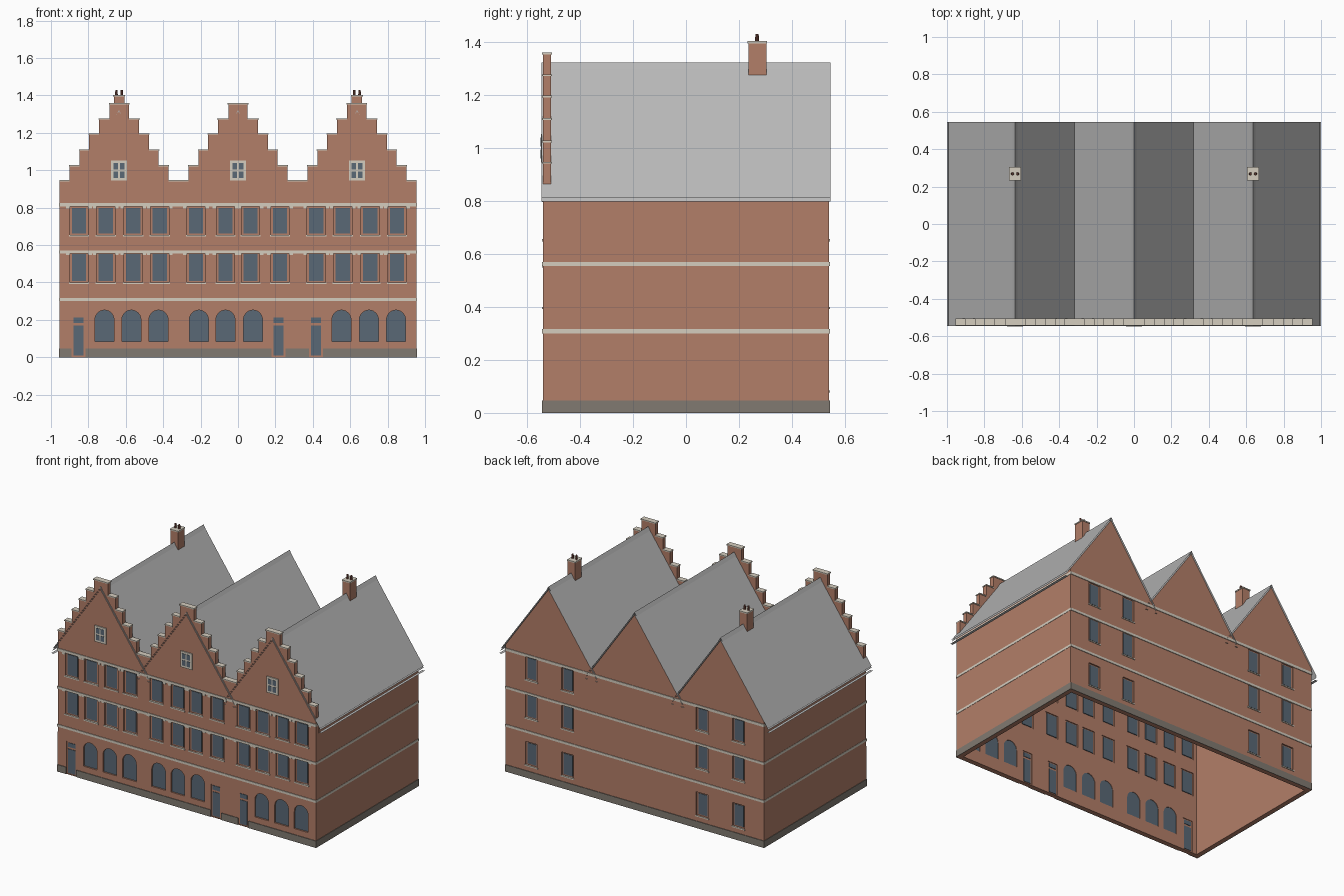
import bpy, bmesh, math
from mathutils import Matrix

if "Cube" in bpy.data.objects:
    bpy.data.objects.remove(bpy.data.objects["Cube"])


def material(name, r, g, b):
    m = bpy.data.materials.new(name)
    m.use_nodes = True
    m.diffuse_color = (r, g, b, 1)
    m.node_tree.nodes["Principled BSDF"].inputs["Base Color"].default_value = (r, g, b, 1)
    return m


BRICK = material("brick", .45, .21, .14)
STONE = material("cream_stone", .66, .61, .52)
PLINTH = material("grey_plinth", .22, .195, .165)
GLASS = material("blue_grey_glass", .1, .14, .18)
SLATE = material("roof_grey", .48, .48, .48)
CLAY = material("dark_clay", .2, .07, .05)

W, D, T = .955, .54, .03          # half width, half depth, wall thickness
UNITS = (-.636, 0, .636)
HALF = .318


def finish(name, bm, mat):
    bmesh.ops.recalc_face_normals(bm, faces=bm.faces)
    mesh = bpy.data.meshes.new(name)
    bm.to_mesh(mesh)
    bm.free()
    mesh.materials.append(mat)
    ob = bpy.data.objects.new(name, mesh)
    bpy.context.collection.objects.link(ob)
    return ob


def add_box(bm, x0, x1, y0, y1, z0, z1):
    m = Matrix.Translation(((x0 + x1) / 2, (y0 + y1) / 2, (z0 + z1) / 2))
    m = m @ Matrix.Diagonal((x1 - x0, y1 - y0, z1 - z0, 1))
    bmesh.ops.create_cube(bm, size=1, matrix=m)


def boxes(name, items, mat):
    bm = bmesh.new()
    for b in items:
        add_box(bm, *b)
    return finish(name, bm, mat)


def add_prism(bm, pts, y0, y1):
    """Extrude an x-z outline along y."""
    face = bm.faces.new([bm.verts.new((x, y0, z)) for x, z in pts])
    out = bmesh.ops.extrude_face_region(bm, geom=[face])["geom"]
    bmesh.ops.translate(bm, vec=(0, y1 - y0, 0),
                        verts=[v for v in out if isinstance(v, bmesh.types.BMVert)])


def prisms(name, outlines, y0, y1, mat):
    bm = bmesh.new()
    for pts in outlines:
        add_prism(bm, pts, y0, y1)
    return finish(name, bm, mat)


def rect(x, w, z0, z1):
    return [(x - w / 2, z0), (x + w / 2, z0), (x + w / 2, z1), (x - w / 2, z1)]


def arch(x, w, z0, spring, rise):
    curve = [(x + w / 2 * math.cos(a), spring + rise * math.sin(a))
             for a in (math.pi * i / 12 for i in range(13))]
    return [(x - w / 2, z0), (x + w / 2, z0)] + curve


def cut(wall, outlines, y0, y1):
    cutter = prisms("opening_cutter", outlines, y0, y1, BRICK)
    cutter.hide_render = True
    mod = wall.modifiers.new("openings", "BOOLEAN")
    mod.operation, mod.solver, mod.object = "DIFFERENCE", "EXACT", cutter
    bpy.context.view_layer.objects.active = wall
    bpy.ops.object.modifier_apply(modifier=mod.name)
    bpy.data.objects.remove(cutter)


# Opening positions
ROWS = ((.40, .56), (.655, .807))
FRONT_X = [s * x for s in (-1, 1) for x in (.85, .707, .56, .418, .225, .067)]
ARCH_X = (-.714, -.57, -.425, -.209, -.067, .08, .553, .70, .845)
DOOR_X = (-.853, .216, .418)
BACK_X = (-.766, -.498, .498, .766)
WIN_W = .098

front_windows = [(x, z0, z1) for x in FRONT_X for z0, z1 in ROWS]
back_windows = [(x, z0, z1) for x in BACK_X for z0, z1 in ROWS + ((.085, .24),)]

# Front wall with stepped gables
STEPS = ((.318, .94), (.265, 1.02), (.212, 1.105), (.16, 1.19), (.108, 1.27), (.052, 1.352))
outline = [(-W, 0)]
for u in UNITS:
    left = []
    for i, (w, z) in enumerate(STEPS):
        if i:
            left.append((-w, STEPS[i - 1][1]))
        left.append((-w, z))
    side = [(u + x, z) for x, z in left]
    mirrored = [(u - x, z) for x, z in reversed(left)]
    if u > UNITS[0]:
        outline.pop()
        side = side[1:]
    outline += side + mirrored
outline.append((W, 0))
front_wall = prisms("front_wall", [outline], -D, -D + T, BRICK)
holes = [rect(x, WIN_W, a, b) for x, a, b in front_windows]
arches = [arch(x, .102, .085, .2, .052) for x in ARCH_X]
doors = [rect(x, .075, .004, .22) for x in DOOR_X]
cut(front_wall, holes + arches + doors, -D - .02, -D + T + .02)

# Back wall with plain gables
peaks = [(-W, 0), (-W, .848)]
for u in UNITS:
    peaks += [(u, 1.302), (u + HALF + (.001 if u > .5 else 0), .848)]
peaks.append((W, 0))
back_wall = prisms("back_wall", [peaks], D - T, D, BRICK)
cut(back_wall, [rect(x, WIN_W * .9, a, b) for x, a, b in back_windows], D - T - .02, D + .02)

# Side walls
boxes("side_walls", [(s * W - (T if s > 0 else 0), s * W + (T if s < 0 else 0),
                      -D + T, D - T, 0, .848) for s in (-1, 1)], BRICK)

# Window frames, panes and sills
for label, s, wins, w in (("front", -1, front_windows, WIN_W), ("back", 1, back_windows, WIN_W * .9)):
    def depth(a, b):
        return min(s * a, s * b), max(s * a, s * b)
    frames = [rect(x, w, a, b) for x, a, b in wins]
    panes = [rect(x, w - .022, a + .008, b - .008) for x, a, b in wins]
    prisms(label + "_window_frames", frames, *depth(D - .024, D - .009), BRICK)
    prisms(label + "_window_panes", panes, *depth(D - .029, D - .006), GLASS)
    sills = [rect(x, w + .01, a - .008, a) for x, a, b in wins]
    prisms(label + "_window_sills", sills, *depth(D - .01, D + .004), STONE)
brackets = [rect(x + s * .059, .02, b - .012, b) for x, a, b in front_windows for s in (-1, 1)]
prisms("lintel_ends", brackets, -D - .004, -D + .004, STONE)

# Ground floor arched panes and doors
prisms("arched_panes", arches, -D + .01, -D + .027, GLASS)
prisms("door_frames", doors, -D + .004, -D + .026, BRICK)
prisms("door_panels", [rect(x, .054, .01, .17) for x in DOOR_X], -D + .001, -D + .029, GLASS)
prisms("door_transoms", [rect(x, .054, .184, .212) for x in DOOR_X], -D + .001, -D + .029, GLASS)

# Attic windows with four panes
prisms("attic_frames", [rect(u, .086, .945, 1.052) for u in UNITS], -D - .007, -D + .01, STONE)
prisms("attic_panes", [rect(u + i * .017, .025, z, z + .035) for u in UNITS
                       for i in (-1, 1) for z in (.959, 1.004)], -D - .009, -D, GLASS)

# Stone courses and plinth wrapping the walls
P = .004
for name, z0, z1 in (("lower_course", .3, .316), ("middle_course", .554, .57), ("upper_course", .807, .825)):
    boxes(name, [(-W - .002, W + .002, -D - P, -D + .005, z0, z1),
                 (-W - .002, W + .002, D - .005, D + P, z0, z1),
                 (-W - .002, -W + .005, -D, D, z0, z1),
                 (W - .005, W + .002, -D, D, z0, z1)], STONE)
edges = [-W - .002] + [x + s * .0375 for x in DOOR_X for s in (-1, 1)] + [W + .002]
plinth = [(edges[i], edges[i + 1], -D - P, -D + .005, 0, .046) for i in range(0, len(edges), 2)]
plinth += [(-W - .002, W + .002, D - .005, D + P, 0, .046)]
plinth += [(s * W - .003, s * W + .003, -D, D, 0, .046) for s in (-1, 1)]
boxes("plinth", plinth, PLINTH)

# Stepped gable copings
caps = []
for u in UNITS:
    for i, (w, z) in enumerate(STEPS):
        inner = STEPS[i + 1][0] if i < len(STEPS) - 1 else 0
        for s in (-1, 1):
            a, b = sorted((u + s * inner, u + s * (w + (.003 if i else 0))))
            caps.append((a, b, -D - .004, -D + T + .004, z, z + .007))
boxes("gable_copings", caps, STONE)

# Roof: thin upper and lower sheets over each gable, with eave strips and ridge caps
Y = D + .005
bm = bmesh.new()
for u in UNITS:
    for s in (-1, 1):
        for drop in (0, .012):
            bm.faces.new([bm.verts.new(p) for p in (
                (u, -Y, 1.315 - drop), (u, Y, 1.315 - drop),
                (u + s * .355, Y, .81 - drop), (u + s * .355, -Y, .81 - drop))])
        bm.faces.new([bm.verts.new((u + s * x, y, .78)) for x, y in
                      ((.345, -Y), (.364, -Y), (.364, Y), (.345, Y))])
finish("roof_sheets", bm, SLATE)
prisms("ridge_caps", [[(u - .014, 1.297), (u, 1.314), (u + .014, 1.297), (u, 1.321)]
                      for u in UNITS], -Y, Y, SLATE)

# Chimneys on the outer ridges
ends = (UNITS[0], UNITS[2])
boxes("chimney_stacks", [(u - .028, u + .028, .235, .303, 1.26, 1.394) for u in ends], BRICK)
boxes("chimney_caps", [(u - .031, u + .031, .232, .306, 1.394, 1.402) for u in ends], STONE)
bm = bmesh.new()
for u in ends:
    for s in (-1, 1):
        bmesh.ops.create_cone(bm, cap_ends=True, segments=10, radius1=.008, radius2=.006, depth=.03,
                              matrix=Matrix.Translation((u + s * .014, .268, 1.415)))
finish("chimney_pots", bm, CLAY)
